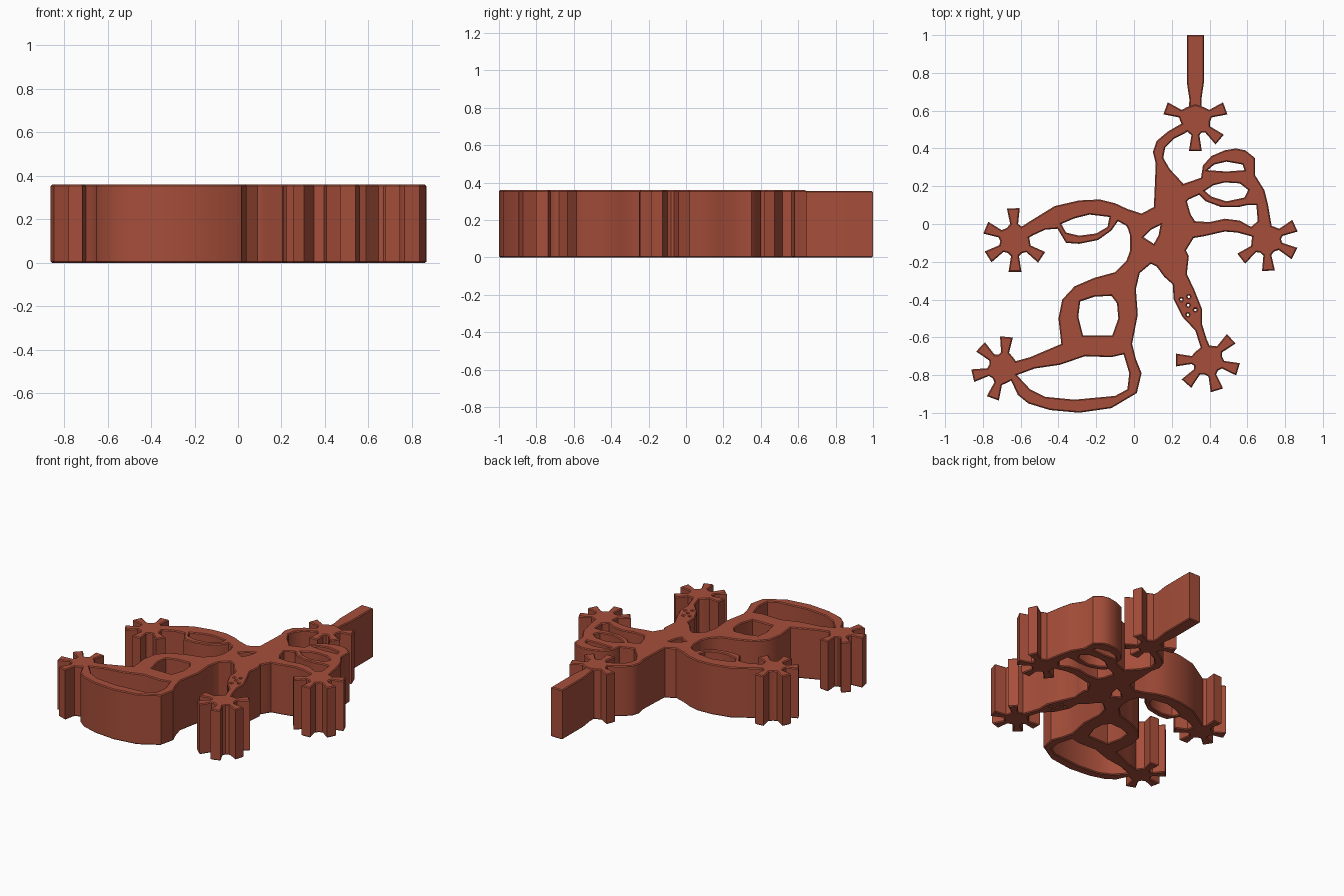
import bpy, bmesh, math

HEIGHT, EDGE = 0.36, 0.006
clay = bpy.data.materials.new("brick_red")
clay.diffuse_color = (0.38, 0.076, 0.042, 1)


def plate(name, outline, holes=(), height=HEIGHT):
    """Extruded flat outline with through holes and a fine softened rim."""
    cu = bpy.data.curves.new(name, 'CURVE')
    cu.dimensions, cu.fill_mode = '2D', 'BOTH'
    cu.extrude, cu.bevel_depth, cu.offset = height / 2 - EDGE, EDGE, -EDGE
    cu.bevel_resolution = 0
    for loop in (outline, *holes):
        sp = cu.splines.new('POLY')
        sp.points.add(len(loop) - 1)
        for p, (x, y) in zip(sp.points, loop):
            p.co = (x, y, 0, 1)
        sp.use_cyclic_u = True
    ob = bpy.data.objects.new(name, cu)
    bpy.context.collection.objects.link(ob)
    bpy.ops.object.select_all(action='DESELECT')
    ob.select_set(True)
    bpy.context.view_layer.objects.active = ob
    bpy.ops.object.convert(target='MESH')
    ob = bpy.context.view_layer.objects.active
    bm = bmesh.new()
    bm.from_mesh(ob.data)
    bmesh.ops.remove_doubles(bm, verts=bm.verts, dist=1e-5)
    bmesh.ops.translate(bm, verts=bm.verts, vec=(0, 0, height / 2))
    bmesh.ops.recalc_face_normals(bm, faces=bm.faces)
    bm.to_mesh(ob.data)
    bm.free()
    ob.data.materials.clear()
    ob.data.materials.append(clay)
    bpy.ops.object.shade_smooth_by_angle(angle=math.radians(35))
    return ob


def toe_pad(name, cx, cy, angles):
    """Round pad with flared toes at the given angles (degrees)."""
    def at(a, r, side=0):
        c, s = math.cos(a), math.sin(a)
        return (cx + r * c - side * s, cy + r * s + side * c)
    angs = sorted(math.radians(a % 360) for a in angles)
    pts = []
    for i, a in enumerate(angs):
        pts += [at(a, 0.085, -0.021), at(a, 0.168, -0.034),
                at(a, 0.168, 0.034), at(a, 0.085, 0.021)]
        nxt = angs[(i + 1) % len(angs)] + (2 * math.pi if i == len(angs) - 1 else 0)
        n = max(2, round((nxt - a) / math.radians(32)))
        pts += [at(a + (nxt - a) * k / n, 0.078) for k in range(1, n)]
    plate(name, pts)


# Toe pads at the end of every limb
toe_pad("neck_pad", 0.325, 0.555, (160, 20, -40, -90))
toe_pad("left_hand_pad", -0.63, -0.085, (93, 157, 212, -90, -33))
toe_pad("right_hand_pad", 0.70, -0.08, (25, -27, -86, 218))
toe_pad("right_foot_pad", 0.39, -0.72, (180, 228, -73, -17, 42))
toe_pad("left_foot_pad", -0.69, -0.765, (85, 137, 193, 250))

# Straight bar at the top
plate("top_bar", [(0.28, 1), (0.28, 0.75), (0.293, 0.66), (0.29, 0.58),
                  (0.36, 0.58), (0.357, 0.66), (0.37, 0.75), (0.37, 1)], height=0.355)

# Torso with its small window
plate("torso", [(-0.03, 0.078), (0.04, 0.055), (0.105, 0.09), (0.11, 0.2), (0.19, 0.28),
                (0.26, 0.215), (0.28, 0.12), (0.30, 0.05), (0.32, 0.02), (0.315, -0.075),
                (0.275, -0.14), (0.29, -0.17), (0.28, -0.26), (0.205, -0.32), (0.16, -0.28),
                (0.12, -0.225), (0.09, -0.21), (0.03, -0.26), (-0.04, -0.195),
                (-0.02, -0.14), (-0.02, -0.065), (-0.035, -0.015)],
      [[(0.05, -0.07), (0.09, -0.03), (0.14, -0.005), (0.13, -0.06), (0.105, -0.105)]])

# Curved neck
plate("neck", [(0.29, 0.55), (0.24, 0.525), (0.18, 0.49), (0.12, 0.44), (0.10, 0.38),
               (0.115, 0.32), (0.11, 0.2), (0.105, 0.09), (0.2, 0.09), (0.26, 0.215),
               (0.19, 0.29), (0.155, 0.35), (0.165, 0.405), (0.21, 0.45), (0.27, 0.48),
               (0.33, 0.53)])

# Left arm with oval window
plate("left_arm", [(-0.62, -0.03), (-0.55, 0.015), (-0.42, 0.095), (-0.29, 0.125),
                   (-0.18, 0.13), (-0.10, 0.11), (-0.025, 0.075), (0.04, 0.055),
                   (0.06, 0.0), (-0.03, -0.03), (-0.04, -0.01), (-0.085, 0.015),
                   (-0.12, -0.035), (-0.19, -0.085), (-0.29, -0.105), (-0.36, -0.10),
                   (-0.405, -0.025), (-0.47, -0.03), (-0.535, -0.06), (-0.6, -0.1)],
      [[(-0.385, 0.0), (-0.315, 0.03), (-0.235, 0.05), (-0.13, 0.037), (-0.14, -0.015),
        (-0.2, -0.05), (-0.29, -0.062), (-0.36, -0.045)]])

# Right arm: upper loops, forearm and the large gap between them
plate("right_arm", [(0.2, 0.19), (0.26, 0.212), (0.355, 0.245), (0.365, 0.31), (0.41, 0.36),
                    (0.48, 0.39), (0.54, 0.40), (0.59, 0.39), (0.64, 0.35), (0.64, 0.26),
                    (0.69, 0.18), (0.71, 0.1), (0.725, 0.01), (0.74, -0.06), (0.68, -0.1),
                    (0.62, -0.065), (0.545, -0.045), (0.48, -0.04), (0.37, -0.065),
                    (0.31, -0.075), (0.22, -0.06)],
      [[(0.39, 0.285), (0.425, 0.315), (0.49, 0.33), (0.575, 0.315), (0.585, 0.285),
        (0.49, 0.278)],
       [(0.375, 0.175), (0.42, 0.205), (0.48, 0.22), (0.56, 0.215), (0.605, 0.18),
        (0.585, 0.14), (0.49, 0.12), (0.41, 0.145)],
       [(0.29, 0.13), (0.345, 0.155), (0.38, 0.12), (0.46, 0.09), (0.555, 0.09),
        (0.60, 0.10), (0.648, 0.10), (0.655, 0.015), (0.62, -0.015), (0.56, 0.018),
        (0.48, 0.028), (0.40, 0.01), (0.32, 0.015), (0.30, 0.05), (0.28, 0.12)]])

# Right leg with five pin holes
pins = [[(x + 0.007 * math.cos(k * math.pi / 3), y + 0.007 * math.sin(k * math.pi / 3))
         for k in range(6)]
        for x, y in ((0.25, -0.40), (0.29, -0.385), (0.287, -0.43), (0.325, -0.455), (0.285, -0.48))]
plate("right_leg", [(0.2, -0.15), (0.288, -0.17), (0.28, -0.265), (0.32, -0.35), (0.36, -0.45),
                    (0.36, -0.53), (0.385, -0.61), (0.42, -0.69), (0.37, -0.70), (0.35, -0.645),
                    (0.325, -0.565), (0.255, -0.49), (0.21, -0.40), (0.205, -0.32),
                    (0.16, -0.28)], pins)

# Left leg with knee and foot windows
plate("left_leg", [(0.02, -0.14), (0.07, -0.21), (0.03, -0.26), (0.01, -0.345), (0.02, -0.48),
                   (-0.01, -0.635), (0.01, -0.715), (0.04, -0.79), (0.015, -0.895),
                   (-0.12, -0.975), (-0.29, -0.999), (-0.445, -0.985), (-0.56, -0.95),
                   (-0.615, -0.905), (-0.65, -0.83), (-0.68, -0.77), (-0.64, -0.73),
                   (-0.55, -0.705), (-0.385, -0.635), (-0.40, -0.5), (-0.38, -0.40),
                   (-0.315, -0.33), (-0.21, -0.285), (-0.10, -0.255), (-0.04, -0.195),
                   (-0.02, -0.14)],
      [[(-0.285, -0.41), (-0.21, -0.385), (-0.12, -0.38), (-0.09, -0.42), (-0.083, -0.5),
        (-0.115, -0.59), (-0.21, -0.59), (-0.27, -0.59), (-0.295, -0.49)],
       [(-0.62, -0.80), (-0.525, -0.765), (-0.39, -0.745), (-0.26, -0.70), (-0.12, -0.705),
        (-0.055, -0.69), (-0.025, -0.79), (-0.035, -0.875), (-0.10, -0.91), (-0.315, -0.93),
        (-0.47, -0.915), (-0.55, -0.875)]])
